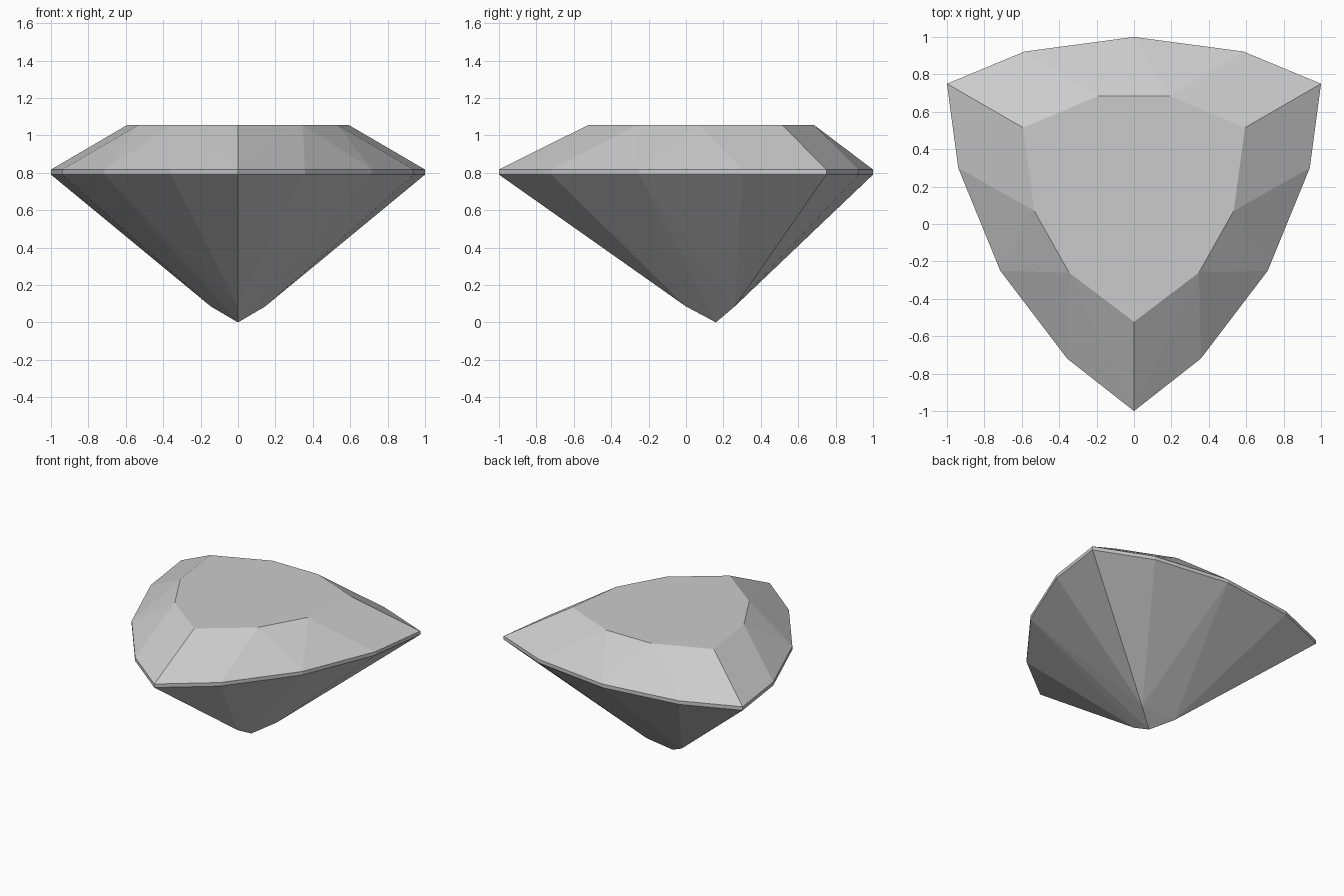
import bpy, bmesh, math

if "Cube" in bpy.data.objects:
    bpy.data.objects.remove(bpy.data.objects["Cube"])

# Half outlines (x >= 0), mirrored across x = 0
girdle = [(0, 1), (0.585, 0.922), (1, 0.75), (0.94, 0.3),
          (0.715, -0.25), (0.357, -0.72), (0, -1)]
table = [(0.19, 0.685), (0.593, 0.515), (0.533, 0.07),
         (0.347, -0.26), (0, -0.523)]
culet_corners = [(0.145, 0.26), (0, 0)]

GIRDLE_LOW, GIRDLE_HIGH, TABLE_Z, CULET_Z = 0.79, 0.817, 1.055, 0.085


def add_ring(bm, half, z):
    for x, y in half:
        for s in ((1, -1) if x else (1,)):
            bm.verts.new((s * x, y, z))


bm = bmesh.new()
# Crown: table and upper girdle
add_ring(bm, table, TABLE_Z)
add_ring(bm, girdle, GIRDLE_HIGH)
# Pavilion: lower girdle, small triangle and culet tip
add_ring(bm, girdle, GIRDLE_LOW)
add_ring(bm, culet_corners, CULET_Z)
bm.verts.new((0, 0.16, 0))

# Cut facets: every facet is a face of the convex hull
bmesh.ops.convex_hull(bm, input=bm.verts)
bmesh.ops.dissolve_limit(bm, angle_limit=math.radians(0.5),
                         verts=bm.verts, edges=bm.edges)
bmesh.ops.recalc_face_normals(bm, faces=bm.faces)

mesh = bpy.data.meshes.new("cut_gem")
bm.to_mesh(mesh)
bm.free()
gem = bpy.data.objects.new("cut_gem", mesh)
bpy.context.collection.objects.link(gem)
